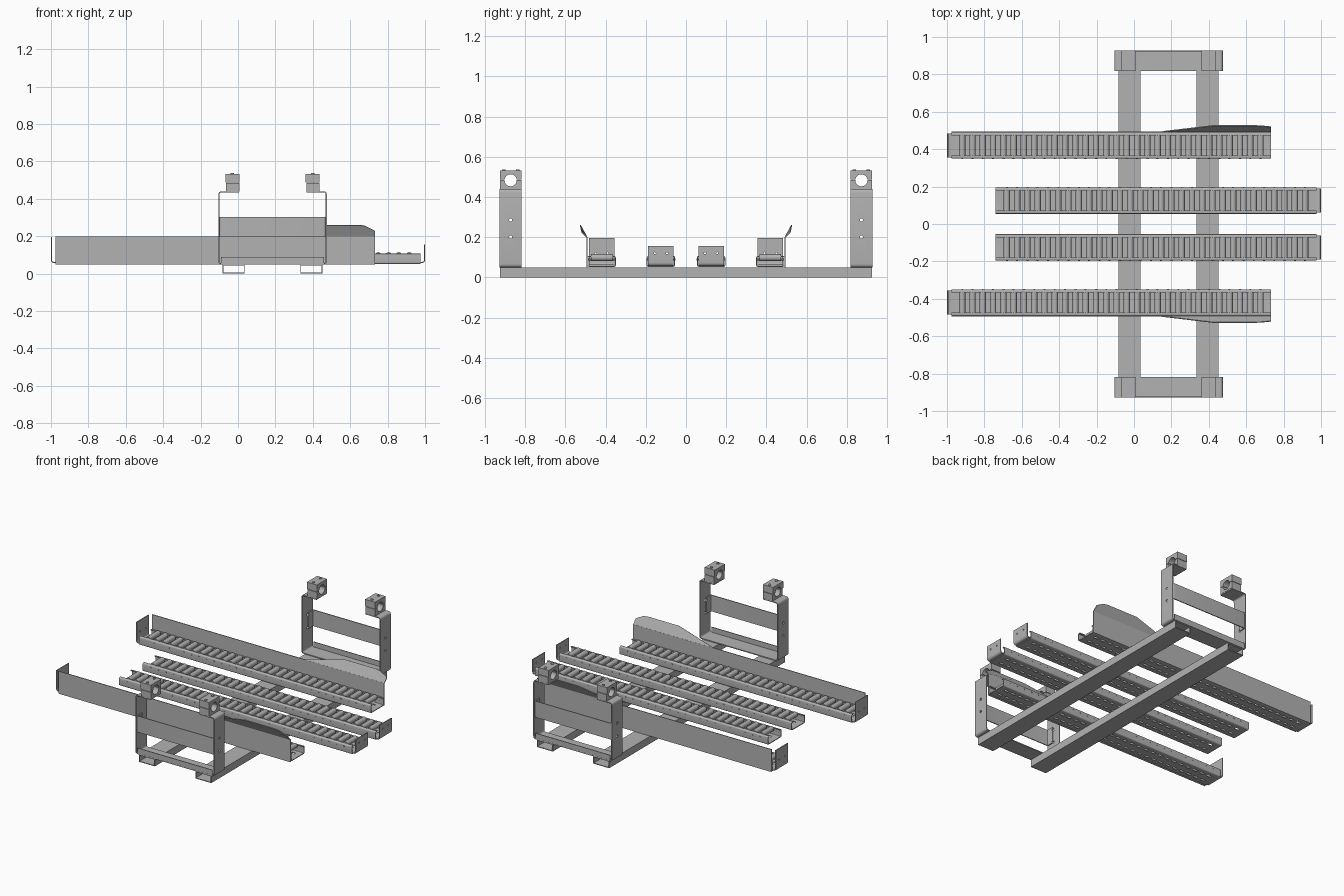
import bpy, bmesh, math
from mathutils import Vector, Matrix

if "Cube" in bpy.data.objects:
    bpy.data.objects.remove(bpy.data.objects["Cube"], do_unlink=True)


def material(name, value):
    m = bpy.data.materials.new(name)
    m.use_nodes = True
    color = (value, value, value, 1)
    m.diffuse_color = color
    m.node_tree.nodes["Principled BSDF"].inputs["Base Color"].default_value = color
    return m


STEEL = material("grey steel", 0.45)
parts = []


def finish(name, bm):
    mesh = bpy.data.meshes.new(name)
    bmesh.ops.recalc_face_normals(bm, faces=bm.faces)
    bm.to_mesh(mesh)
    bm.free()
    mesh.materials.append(STEEL)
    ob = bpy.data.objects.new(name, mesh)
    bpy.context.collection.objects.link(ob)
    parts.append(ob)
    return ob


def bake(ob):
    """Replace the mesh by its modified result."""
    bpy.context.view_layer.update()
    dg = bpy.context.evaluated_depsgraph_get()
    mesh = bpy.data.meshes.new_from_object(ob.evaluated_get(dg))
    ob.modifiers.clear()
    ob.data = mesh


def add_box(bm, lo, hi):
    lo, hi = Vector(lo), Vector(hi)
    m = Matrix.Translation((lo + hi) / 2) @ Matrix.Diagonal((*(hi - lo), 1))
    bmesh.ops.create_cube(bm, size=1, matrix=m)


def add_rod(bm, center, r, length, axis, sides=16):
    turn = {"x": Matrix.Rotation(math.pi / 2, 4, "Y"),
            "y": Matrix.Rotation(math.pi / 2, 4, "X"), "z": Matrix()}[axis]
    bmesh.ops.create_cone(bm, cap_ends=True, segments=sides, radius1=r, radius2=r,
                          depth=length, matrix=Matrix.Translation(center) @ turn)


def cut(ob, bm):
    """Remove the solids in bm from the object."""
    tool = finish("cutter", bm)
    parts.remove(tool)
    tool.hide_render = True
    mod = ob.modifiers.new("cut", "BOOLEAN")
    mod.object, mod.operation, mod.solver = tool, "DIFFERENCE", "EXACT"
    bake(ob)
    bpy.data.objects.remove(tool, do_unlink=True)


def fillet(pts, r):
    """Round the inner corners of an open path."""
    pts = [Vector(p) for p in pts]
    out = [pts[0]]
    for a, b, c in zip(pts, pts[1:], pts[2:]):
        p, q = b + (a - b).normalized() * r, b + (c - b).normalized() * r
        for i in range(5):
            t = i / 4
            out.append(p * (1 - t) ** 2 + b * 2 * t * (1 - t) + q * t * t)
    return out + [pts[-1]]


def thicken(ob, t):
    mod = ob.modifiers.new("thickness", "SOLIDIFY")
    mod.thickness, mod.offset, mod.use_even_offset = t, 0, True
    bake(ob)


def sheet(name, path, axis, lo, hi, t=0.006, r=0.008):
    """Bent sheet: a path in the plane across the axis, drawn out along it."""
    put = {"x": lambda p, w: (w, p[0], p[1]), "y": lambda p, w: (p[0], w, p[1]),
           "z": lambda p, w: (p[0], p[1], w)}[axis]
    bm = bmesh.new()
    rows = [(bm.verts.new(put(p, lo)), bm.verts.new(put(p, hi))) for p in fillet(path, r)]
    for (a, b), (c, d) in zip(rows, rows[1:]):
        bm.faces.new((a, b, d, c))
    ob = finish(name, bm)
    thicken(ob, t)
    return ob


def hollow_beam(name, x0, x1):
    bm = bmesh.new()
    add_box(bm, (x0, -0.925, 0), (x1, 0.925, 0.049))
    ob = finish(name, bm)
    bm = bmesh.new()
    add_box(bm, (x0 + 0.005, -1, 0.005), (x1 - 0.005, 1, 0.044))
    cut(ob, bm)


def clamp(name, x0, x1, y):
    # two halves around a round bore, with bolts on top
    bm = bmesh.new()
    add_box(bm, (x0 + 0.004, y - 0.054, 0.44), (x1, y + 0.054, 0.485))
    add_box(bm, (x0, y - 0.054, 0.488), (x1, y + 0.054, 0.533))
    ob = finish(name, bm)
    bm = bmesh.new()
    add_rod(bm, ((x0 + x1) / 2, y, 0.483), 0.03, 0.2, "x", 32)
    cut(ob, bm)
    bm = bmesh.new()
    for dy in (-0.035, 0.035):
        add_rod(bm, ((x0 + x1) / 2, y + dy, 0.534), 0.009, 0.006, "z")
    finish(name + "_bolts", bm)


def end_frame(side, s):
    y = 0.873 * s
    path = [(0.005, 0.437), (-0.102, 0.437), (-0.102, 0.053),
            (0.472, 0.053), (0.472, 0.437), (0.365, 0.437)]
    ob = sheet(side + "_frame", path, "y", y - 0.055, y + 0.055, r=0.014)
    bm = bmesh.new()
    for z in (0.2, 0.285):
        add_rod(bm, (0.185, y, z), 0.008, 1, "x")
    cut(ob, bm)
    # cross plate with folded tabs, and the low stiffening lip
    tabs = [(-0.095, 0.875 * s), (-0.095, 0.924 * s), (0.465, 0.924 * s), (0.465, 0.875 * s)]
    ob = sheet(side + "_cross_plate", tabs, "z", 0.195, 0.303)
    bm = bmesh.new()
    for z in (0.2, 0.285):
        add_rod(bm, (0.185, y, z), 0.008, 1, "x")
    cut(ob, bm)
    sheet(side + "_frame_lip", [(-0.09, 0.925 * s), (0.46, 0.925 * s)], "z", 0.055, 0.09, 0.005)
    clamp(side + "_right_clamp", -0.067, 0.007, y)
    clamp(side + "_left_clamp", 0.362, 0.436, y)


def conveyor(name, y, x0, x1, stop_x, stop_top):
    # channel with inward lips and a slotted floor
    path = [(y - 0.054, 0.104), (y - 0.068, 0.104), (y - 0.068, 0.055),
            (y + 0.068, 0.055), (y + 0.068, 0.104), (y + 0.054, 0.104)]
    ob = sheet(name + "_channel", path, "x", x0, x1, 0.005, 0.006)
    slots = bmesh.new()
    rollers = bmesh.new()
    pins = bmesh.new()
    pitch = 0.055
    count = int((x1 - x0 - 0.02) / pitch)
    start = (x0 + x1) / 2 - pitch * (count - 1) / 2
    for i in range(count):
        x = start + i * pitch
        add_rod(rollers, (x, y, 0.098), 0.017, 0.108, "y")
        add_rod(pins, (x, y, 0.09), 0.005, 0.144, "y", 8)
        for dy in (-0.03, 0.03):
            add_box(slots, (x - 0.016, y + dy - 0.008, 0.04), (x + 0.016, y + dy + 0.008, 0.07))
    cut(ob, slots)
    finish(name + "_rollers", rollers)
    finish(name + "_axles", pins)
    # folded end stop
    d = 1 if stop_x > 0 else -1
    path = [(stop_x - 0.06 * d, 0.06), (stop_x, 0.06), (stop_x, stop_top)]
    ob = sheet(name + "_end_stop", path, "y", y - 0.064, y + 0.064, 0.006, 0.014)
    bm = bmesh.new()
    for dy in (-0.03, 0.03):
        add_rod(bm, (stop_x, y + dy, 0.12), 0.005, 0.05, "x")
    cut(ob, bm)


def fence(name, s):
    bm = bmesh.new()
    y = 0.493 * s
    add_box(bm, (-0.975, y - 0.0025, 0.05), (0.733, y + 0.0025, 0.2))
    finish(name, bm)
    # flared guide along the top edge
    outline = [(0.14, 0.493, 0.199), (0.733, 0.493, 0.199), (0.733, 0.517, 0.222),
               (0.73, 0.52, 0.23), (0.68, 0.525, 0.255), (0.65, 0.526, 0.26), (0.42, 0.526, 0.26)]
    bm = bmesh.new()
    bm.faces.new([bm.verts.new((x, w * s, z)) for x, w, z in outline])
    thicken(finish(name + "_flare", bm), 0.005)


hollow_beam("right_beam", -0.082, 0.036)
hollow_beam("left_beam", 0.333, 0.451)
for side, s in (("front", -1), ("back", 1)):
    end_frame(side, s)
    conveyor(side + "_outer_conveyor", 0.42 * s, -0.975, 0.733, -0.997, 0.195)
    conveyor(side + "_inner_conveyor", 0.125 * s, -0.74, 0.975, 0.997, 0.155)
    fence(side + "_fence", s)

# smooth the round parts, keep the folds crisp
for ob in bpy.context.selected_objects:
    ob.select_set(False)
for ob in parts:
    ob.select_set(True)
bpy.context.view_layer.objects.active = parts[0]
bpy.ops.object.shade_smooth_by_angle(angle=math.radians(30))
